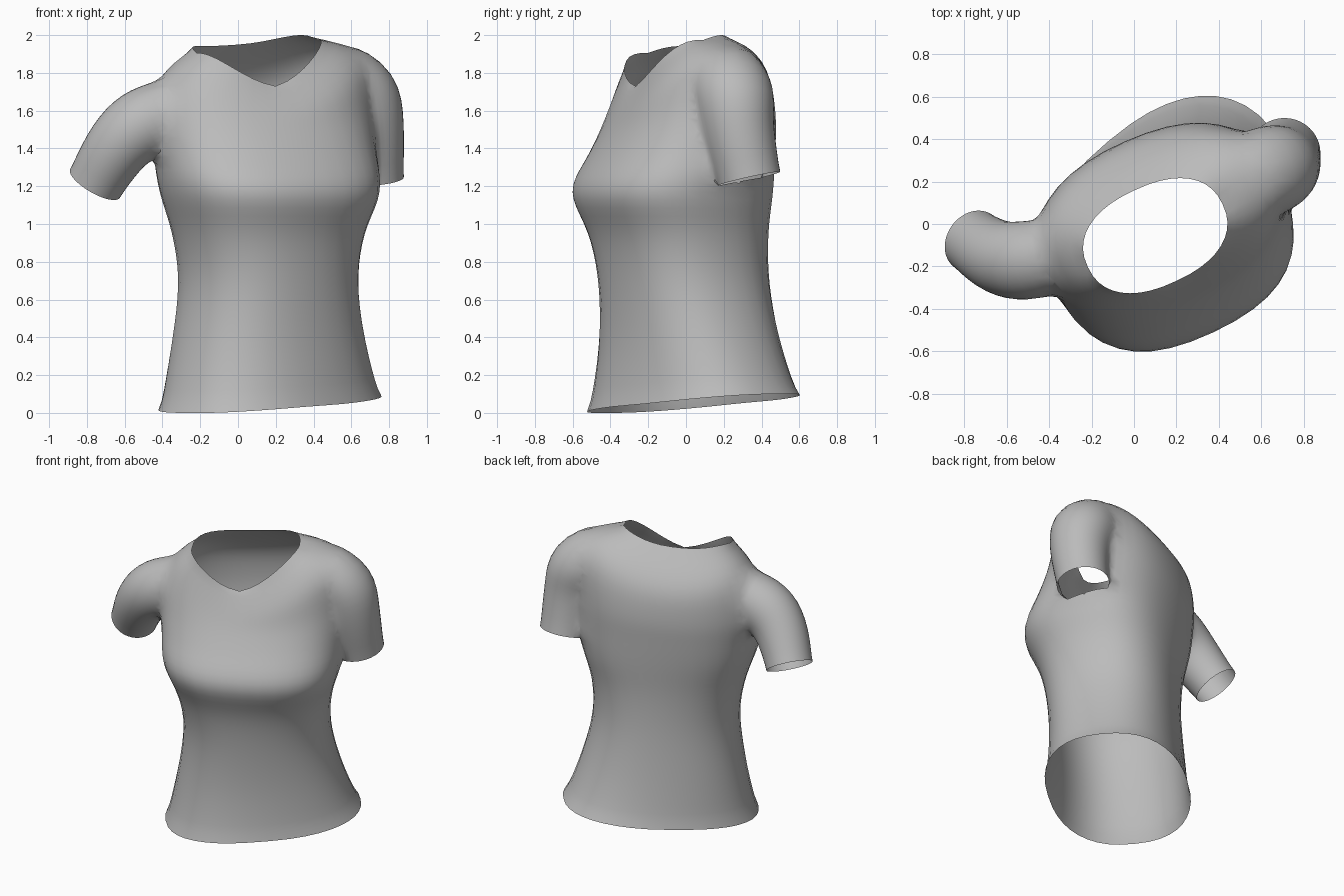
import bpy, bmesh
from math import sin, cos, pi, radians, copysign
from mathutils import Vector

if "Cube" in bpy.data.objects:
    bpy.data.objects.remove(bpy.data.objects["Cube"])

SEGMENTS = 40
STEPS = 5

# One plain cloth colour
cloth = bpy.data.materials.new("grey_cloth")
cloth.use_nodes = True
grey = (0.5, 0.5, 0.5, 1)
cloth.diffuse_color = grey
cloth.node_tree.nodes["Principled BSDF"].inputs["Base Color"].default_value = grey


def spline(rows):
    """Smoothly interpolate rows of numbers (Catmull-Rom)."""
    out = []
    for i in range(len(rows) - 1):
        quad = [rows[max(i - 1, 0)], rows[i], rows[i + 1], rows[min(i + 2, len(rows) - 1)]]
        for k in range(STEPS):
            t = k / STEPS
            out.append([b + t / 2 * (c - a + t * (2 * a - 5 * b + 4 * c - d + t * (3 * (b - c) + d - a)))
                        for a, b, c, d in zip(*quad)])
    return out + [list(rows[-1])]


def loft(name, rings):
    """Skin a closed tube; its two end caps get material slot 1."""
    bm = bmesh.new()
    loops = [[bm.verts.new(p) for p in ring] for ring in rings]
    n = SEGMENTS
    for low, high in zip(loops, loops[1:]):
        for i in range(n):
            j = (i + 1) % n
            bm.faces.new((low[i], low[j], high[j], high[i]))
    for loop in (loops[0], loops[-1]):
        middle = bm.verts.new(sum((v.co for v in loop), Vector()) / n)
        for i in range(n):
            bm.faces.new((loop[i], loop[(i + 1) % n], middle)).material_index = 1
    bmesh.ops.recalc_face_normals(bm, faces=bm.faces)
    mesh = bpy.data.meshes.new(name)
    bm.to_mesh(mesh)
    bm.free()
    mesh.materials.append(cloth)
    mesh.materials.append(cloth)
    obj = bpy.data.objects.new(name, mesh)
    bpy.context.collection.objects.link(obj)
    return obj


def body_ring(row):
    """Rounded-box ring turned about z, with side, front, saddle and V-neck lift."""
    z, cx, cy, wide, deep, turn, power, side_lift, front_lift, saddle, vee = row
    a = radians(turn)
    side, front = Vector((cos(a), sin(a), 0)), Vector((sin(a), -cos(a), 0))
    points = []
    for i in range(SEGMENTS):
        t = 2 * pi * i / SEGMENTS
        c, s = cos(t), sin(t)
        lift = side_lift * c + front_lift * s + saddle * cos(2 * t)
        if s > 0:
            lift += vee * abs(sin(2 * t))
        p = Vector((cx, cy, z + lift))
        p += side * wide * copysign(abs(c) ** power, c)
        p += front * deep * copysign(abs(s) ** power, s)
        points.append(p)
    return points


def sleeve_rings(path):
    """Round rings square to a curved path of x, y, z, radius."""
    rows = spline(path)
    centres = [Vector(r[:3]) for r in rows]
    rings = []
    for i, c in enumerate(centres):
        axis = (centres[min(i + 1, len(rows) - 1)] - centres[max(i - 1, 0)]).normalized()
        u = axis.cross(Vector((0, 1, 0))).normalized()
        v = axis.cross(u)
        rings.append([c + rows[i][3] * (u * cos(2 * pi * k / SEGMENTS) + v * sin(2 * pi * k / SEGMENTS))
                      for k in range(SEGMENTS)])
    return rings


# Torso: height, centre, half width, half depth, turn, power, lifts; hem to neckline
torso = [
    (.05, .17, .04, .63, .455, 40, .84, .05, -.01, 0, 0),
    (.35, .16, .02, .54, .425, 35, .84, .02, 0, 0, 0),
    (.68, .16, -.01, .48, .42, 32, .84, 0, 0, 0, 0),
    (.95, .16, -.04, .51, .445, 28, .82, 0, 0, 0, 0),
    (1.17, .17, -.075, .585, .5, 25, .78, 0, 0, 0, 0),
    (1.37, .14, -.025, .6, .455, 24, .82, .02, 0, .01, 0),
    (1.55, .12, .01, .59, .42, 24, .84, .05, -.02, .04, 0),
    (1.76, .12, .015, .55, .37, 22, .88, .07, -.08, .09, .03),
    (1.89, .1, -.055, .35, .235, 25, .86, .035, -.11, .05, .06),
]
shirt = loft("shirt", [body_ring(r) for r in spline(torso)])

# Sleeves: one swung outward, one hanging
sleeves = {
    "right_sleeve": [(-.27, -.11, 1.63, .15), (-.48, -.17, 1.55, .19),
                     (-.63, -.16, 1.42, .178), (-.757, -.08, 1.215, .152)],
    "left_sleeve": [(.46, .18, 1.75, .17), (.63, .25, 1.72, .215),
                    (.69, .275, 1.52, .193), (.71, .335, 1.24, .168)],
}
helpers = []
for name, path in sleeves.items():
    tube = loft(name, sleeve_rings(path))
    tube.hide_render = True
    helpers.append(tube)
    join = shirt.modifiers.new(name, "BOOLEAN")
    join.operation = "UNION"
    join.solver = "EXACT"
    join.object = tube

# Bake the joined garment and remove the sleeve helpers
bpy.context.view_layer.update()
joined = bpy.data.meshes.new_from_object(shirt.evaluated_get(bpy.context.evaluated_depsgraph_get()))
shirt.modifiers.clear()
shirt.data = joined
for tube in helpers:
    bpy.data.objects.remove(tube)

# Open neck, hem and cuffs, then soften the armhole joins
bm = bmesh.new()
bm.from_mesh(joined)
bmesh.ops.delete(bm, geom=[f for f in bm.faces if f.material_index == 1], context="FACES")
bmesh.ops.remove_doubles(bm, verts=bm.verts, dist=0.012)
inner = [v for v in bm.verts if not v.is_boundary]
for _ in range(7):
    bmesh.ops.smooth_vert(bm, verts=inner, factor=0.5, use_axis_x=True, use_axis_y=True, use_axis_z=True)
bm.to_mesh(joined)
bm.free()
joined.materials.clear()
joined.materials.append(cloth)

bpy.ops.object.select_all(action="DESELECT")
shirt.select_set(True)
bpy.context.view_layer.objects.active = shirt
bpy.ops.object.shade_smooth_by_angle(angle=radians(60))
